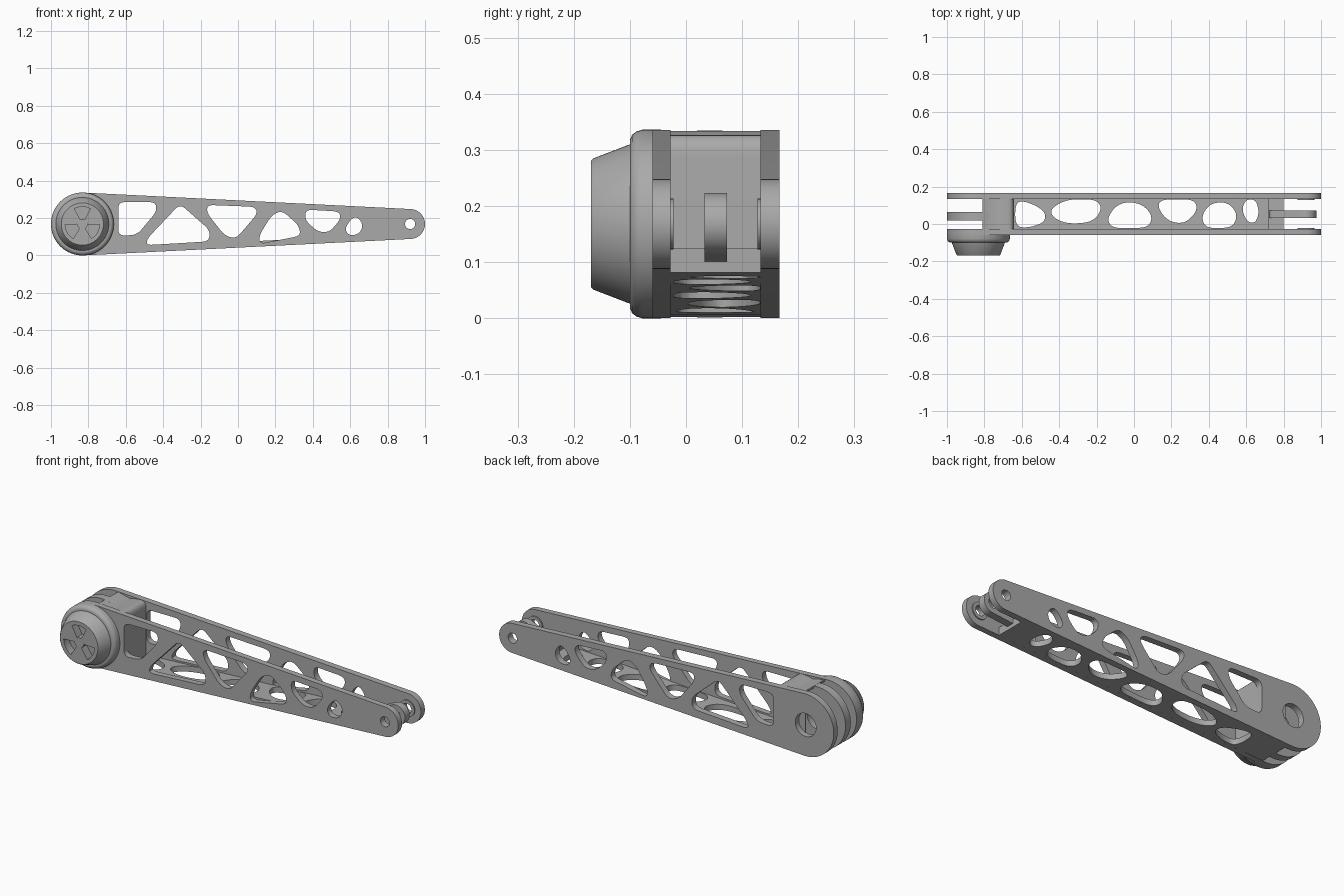
import bpy
import bmesh
from math import sin, cos, pi, asin, hypot
from mathutils import Vector

cube = bpy.data.objects.get("Cube")
if cube:
    bpy.data.objects.remove(cube)

H = 0.168                      # height of both pivots
HUB, HUB_R = (-0.832, H), 0.168
TIP, TIP_R = (0.92, H), 0.08
FRONT, BACK = (-0.06, -0.028), (0.133, 0.167)   # side plate spans in y
SLOPE = (HUB_R - TIP_R) / (TIP[0] - HUB[0])

grey = bpy.data.materials.new("matte grey")
grey.use_nodes = True
grey.diffuse_color = (0.4, 0.4, 0.4, 1)
grey.node_tree.nodes["Principled BSDF"].inputs["Base Color"].default_value = (0.4, 0.4, 0.4, 1)
parts = []


def finish(name, bm, keep=True):
    bmesh.ops.recalc_face_normals(bm, faces=bm.faces)
    mesh = bpy.data.meshes.new(name)
    bm.to_mesh(mesh)
    bm.free()
    obj = bpy.data.objects.new(name, mesh)
    bpy.context.collection.objects.link(obj)
    if keep:
        mesh.materials.append(grey)
        parts.append(obj)
    else:
        obj.hide_render = True
    return obj


def prism(name, pts, lo, hi, axis="y", round_side=(), radius=0.018, keep=True):
    """Extrude an outline along y or z, rounding the rim at the given ends."""
    bm = bmesh.new()

    def ring(t):
        return [bm.verts.new((u, t, v) if axis == "y" else (u, v, t)) for u, v in pts]
    a, b = ring(lo), ring(hi)
    caps = {"lo": bm.faces.new(a), "hi": bm.faces.new(b[::-1])}
    n = len(pts)
    for i in range(n):
        j = (i + 1) % n
        bm.faces.new((a[j], a[i], b[i], b[j]))
    edges = [e for side in round_side for e in caps[side].edges]
    if edges:
        bmesh.ops.bevel(bm, geom=edges, offset=radius, segments=4, profile=0.5, affect="EDGES")
    return finish(name, bm, keep)


def arc(c, r, a0, a1, n=32):
    return [(c[0] + r * cos(a0 + (a1 - a0) * i / n), c[1] + r * sin(a0 + (a1 - a0) * i / n))
            for i in range(n + 1)]


def circle(c, r, n=48):
    return arc(c, r, 0, 2 * pi, n)[:-1]


def capsule(c1, r1, c2, r2):
    """Outline of two circles joined by their outer tangents."""
    d = Vector(c2) - Vector(c1)
    turn = pi / 2 - asin((r1 - r2) / d.length)
    base = Vector((1, 0)).angle_signed(d) * -1
    return (arc(c1, r1, base + turn, base + 2 * pi - turn)
            + arc(c2, r2, base - turn, base + turn))


def rounded(pts, r=0.035, n=5):
    """Round every corner of a polygon with a short curve."""
    out = []
    for i, p in enumerate(pts):
        p = Vector(p)
        ends = []
        for q in (pts[i - 1], pts[(i + 1) % len(pts)]):
            d = Vector(q) - p
            ends.append(p + d.normalized() * min(r, d.length * 0.48))
        for k in range(n + 1):
            t = k / n
            out.append(tuple(ends[0] * (1 - t) ** 2 + p * 2 * t * (1 - t) + ends[1] * t * t))
    return out


def cut(obj, cutters):
    for c in cutters:
        m = obj.modifiers.new("cut", "BOOLEAN")
        m.operation, m.solver, m.object = "DIFFERENCE", "EXACT", c
    bpy.context.view_layer.update()
    graph = bpy.context.evaluated_depsgraph_get()
    mesh = bpy.data.meshes.new_from_object(obj.evaluated_get(graph))
    obj.modifiers.clear()
    obj.data = mesh
    for c in cutters:
        bpy.data.objects.remove(c)


def hole(pts, lo, hi, axis="y"):
    return prism("cutter", pts, lo, hi, axis, keep=False)


def underside(x):
    return H - HUB_R + SLOPE * (x - HUB[0])


# Side plates with lightening windows and pivot holes
windows = [
    [(-.64, .285), (-.44, .285), (-.435, .235), (-.54, .11), (-.64, .105)],
    [(-.31, .275), (-.15, .135), (-.155, .075), (-.49, .055), (-.485, .09)],
    [(-.165, .27), (.09, .26), (.105, .225), (-.01, .09), (-.07, .105), (-.165, .225)],
    [(.235, .24), (.325, .16), (.335, .105), (.115, .062), (.115, .11), (.18, .215)],
    [(.36, .245), (.54, .235), (.55, .195), (.49, .125), (.43, .125), (.36, .185)],
    [(.635, .21), (.67, .165), (.65, .115), (.595, .105), (.57, .14), (.6, .19)],
]
for name, (lo, hi), side in (("front_plate", FRONT, "lo"), ("back_plate", BACK, "hi")):
    plate = prism(name, capsule(HUB, HUB_R, TIP, TIP_R), lo, hi, round_side=(side,))
    cutters = [hole(rounded(w), lo - .1, hi + .1) for w in windows]
    cutters.append(hole(circle(TIP, .027), lo - .1, hi + .1))
    if name == "back_plate":
        cutters.append(hole(circle(HUB, .062), lo - .1, hi + .1))
    cut(plate, cutters)

# Floor joining the plates along the lower edge
x0, x1, thick = -0.7, 0.8, 0.03
floor = prism("floor", [(x0, underside(x0)), (x1, underside(x1)),
                        (x1, underside(x1) + thick), (x0, underside(x0) + thick)],
              FRONT[1] - .004, BACK[0] + .004)
floor_windows = [
    [(-.635, .12), (-.57, .12), (-.475, .07), (-.475, .01), (-.56, -.02), (-.635, -.015)],
    [(-.45, .08), (-.36, .145), (-.2, .145), (-.17, .08), (-.22, .01), (-.35, 0), (-.43, .03)],
    [(-.08, .115), (.03, .115), (.1, .05), (.08, -.02), (-.12, -.023), (-.145, .035)],
    [(.145, .145), (.325, .145), (.34, .07), (.27, 0), (.18, .015), (.125, .09)],
    [(.41, .112), (.5, .118), (.555, .055), (.53, -.02), (.38, -.023), (.36, .045)],
    [(.6, .138), (.65, .138), (.67, .065), (.65, .005), (.605, .01), (.575, .08)],
]
cut(floor, [hole(rounded([(x, min(y, .132)) for x, y in w], .06), -.2, .4, "z")
            for w in floor_windows])

# Cross bar at the forked tip
prism("cross_bar", [(.72, underside(.72) + .01), (.8, underside(.8) + .01),
                    (.8, underside(.8) + .042), (.72, underside(.72) + .042)],
      FRONT[1] - .004, BACK[0] + .004)

# Middle lug and inner bosses around the tip pivot
lug = prism("tip_lug", capsule((.75, .122), .026, TIP, .055), .033, .073,
            round_side=("lo", "hi"), radius=.006)
cut(lug, [hole(circle(TIP, .027), 0, .1)])
for name, lo, hi in (("front_boss", FRONT[1] - .002, FRONT[1] + .006),
                     ("back_boss", BACK[0] - .006, BACK[0] + .002)):
    boss = prism(name, circle(TIP, .045), lo, hi)
    cut(boss, [hole(circle(TIP, .027), lo - .1, hi + .1)])

# Hub block between the plates, hollowed by two curved slots
xa, xb = -0.81, -0.642
top = [(xa, 2 * H - underside(xa) - .001)] + \
    [tuple(p) for p in rounded([(xa, .3), (xb - .06, .327), (xb, .327), (xb, .1)], .04)[6:18]]
block = prism("hub_block", [(xa, underside(xa) + .001)] + top + [(xb, underside(xb) + .001)],
              FRONT[1] - .004, BACK[0] + .004)
cut(block, [hole(circle(HUB, .157, 64), FRONT[1], .02),
            hole(circle(HUB, .157, 64), .065, BACK[0]),
            hole(circle(HUB, .062), 0, .1)])
disc = prism("hub_middle_disc", circle(HUB, HUB_R - .001, 64), .02, .065)
cut(disc, [hole(circle(HUB, .062), 0, .1)])

# Turned clamping knob on the front of the hub
profile = [(.168, -.045), (.168, -.078), (.165, -.088), (.159, -.096), (.15, -.1),
           (.142, -.1), (.117, -.165), (.113, -.169)]
bm = bmesh.new()
rings = [[bm.verts.new((u, y, v)) for u, v in circle(HUB, r, 64)] for r, y in profile]
for a, b in zip(rings, rings[1:]):
    for i in range(64):
        j = (i + 1) % 64
        bm.faces.new((a[i], a[j], b[j], b[i]))
bm.faces.new(rings[0])
bm.faces.new(rings[-1])
knob = finish("clamp_knob", bm)

# Three wedge pockets in the knob face
pockets = []
for k in range(3):
    mid = pi / 2 + k * 2 * pi / 3
    wedge = arc(HUB, .092, mid - .48, mid + .48, 8) + arc(HUB, .028, mid + .48, mid - .48, 4)
    pockets.append(hole(wedge, -.25, -.125))
cut(knob, pockets)

# Smooth shading with crisp edges
for obj in parts:
    bpy.ops.object.select_all(action="DESELECT")
    obj.select_set(True)
    bpy.context.view_layer.objects.active = obj
    bpy.ops.object.shade_smooth_by_angle(angle=pi / 6)
